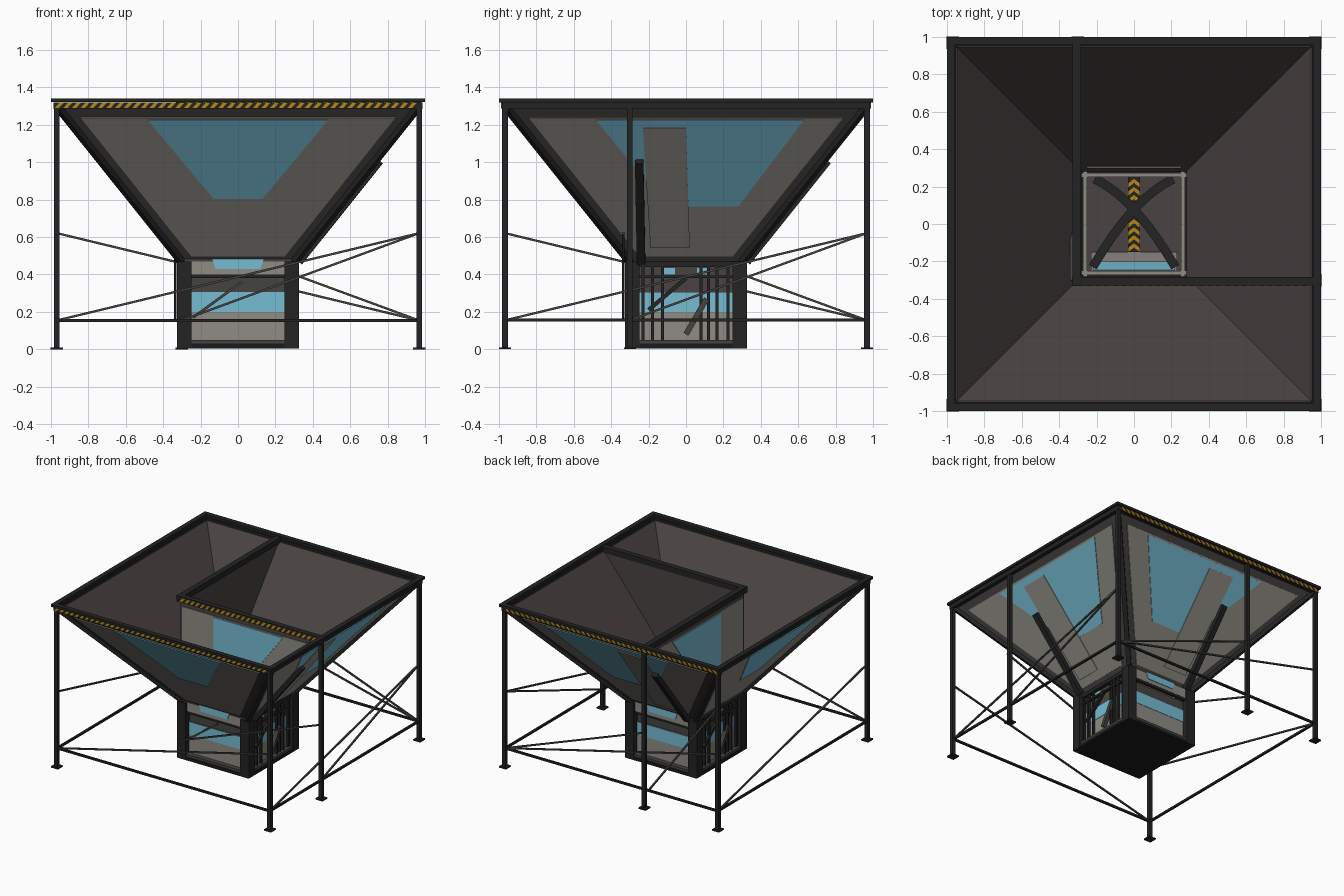
import bpy, bmesh, math
from mathutils import Vector, Matrix

if "Cube" in bpy.data.objects:
    bpy.data.objects.remove(bpy.data.objects["Cube"])


def mat(name, hexa):
    m = bpy.data.materials.new(name)
    c = [int(hexa[i:i + 2], 16) / 255 for i in (0, 2, 4)]
    m.diffuse_color = [((v + .055) / 1.055) ** 2.4 if v > .04 else v / 12.92 for v in c] + [1]
    m.use_nodes = True
    m.node_tree.nodes["Principled BSDF"].inputs["Base Color"].default_value = m.diffuse_color
    return m


STEEL = mat("dark steel", "232323")
BAND = mat("frame grey", "454340")
PANEL = mat("panel grey", "8e8c84")
GLASS = mat("window blue", "76bcd3")
LINER = mat("liner brown", "4a4342")
YELLOW = mat("hazard yellow", "b98a14")
BASE = mat("base black", "1a1a1a")


def make(name, bm, *mats):
    bmesh.ops.recalc_face_normals(bm, faces=bm.faces)
    me = bpy.data.meshes.new(name)
    bm.to_mesh(me)
    bm.free()
    for m in mats:
        me.materials.append(m)
    ob = bpy.data.objects.new(name, me)
    bpy.context.collection.objects.link(ob)
    return ob


def box(name, lo, hi, m):
    bm = bmesh.new()
    lo, hi = Vector(lo), Vector(hi)
    mtx = Matrix.Translation((lo + hi) / 2) @ Matrix.Diagonal((*(hi - lo), 1))
    bmesh.ops.create_cube(bm, size=1, matrix=mtx)
    return make(name, bm, m)


def bar(name, p, q, w, m=STEEL, h=None):
    p, q = Vector(p), Vector(q)
    bm = bmesh.new()
    mtx = (Matrix.Translation((p + q) / 2) @ (q - p).to_track_quat('Z', 'Y').to_matrix().to_4x4()
           @ Matrix.Diagonal((w, h or w, (q - p).length, 1)))
    bmesh.ops.create_cube(bm, size=1, matrix=mtx)
    return make(name, bm, m)


def prism(bm, pts, off):
    """Solid between a polygon and its copy moved by off."""
    a = [bm.verts.new(p) for p in pts]
    b = [bm.verts.new(Vector(p) + Vector(off)) for p in pts]
    n = len(a)
    bm.faces.new(a)
    bm.faces.new(b[::-1])
    for i in range(n):
        bm.faces.new((a[i], b[i], b[(i + 1) % n], a[(i + 1) % n]))


def plate(name, pts, off, m):
    bm = bmesh.new()
    prism(bm, pts, off)
    return make(name, bm, m)


def turn(k, p):
    return Matrix.Rotation(k * math.pi / 2, 3, 'Z') @ Vector(p)


def swap(s, p):
    """Mirror across the x = y diagonal when s is set."""
    return Vector((p[1], p[0], p[2])) if s else Vector(p)


ZB, ZT, RB, RT = .47, 1.3, .3, .965
SIDES = ("front", "right", "back", "left")


def slope(k, u, z, lift=0):
    d = RB + (z - ZB) / (ZT - ZB) * (RT - RB)
    return turn(k, (u, -d - lift * .78, z - lift * .62))


# Hopper funnel: dark liner inside, frame grey outside
bm = bmesh.new()
rings = [[bm.verts.new((x * r, y * r, z)) for x, y in ((-1, -1), (1, -1), (1, 1), (-1, 1))]
         for r, z in ((RB, ZB), (RT, ZT), (RT - .02, ZT), (RB - .02, ZB))]
for a, b in zip(rings, rings[1:] + rings[:1]):
    for i in range(4):
        j = (i + 1) % 4
        bm.faces.new((a[i], a[j], b[j], b[i]))
funnel = make("funnel", bm, BAND, LINER)
for f in funnel.data.polygons:
    f.material_index = 1 if f.normal.z > .1 else 0


def slope_plate(name, k, pts, lift, m):
    ps = [slope(k, u, z, lift) for u, z in pts]
    plate(name, ps, turn(k, (0, -.0047, -.0037)), m)


for k, side in enumerate(SIDES):
    # Cladding and windows of the funnel slopes
    slope_plate(side + "_panel", k, [(-.84, 1.24), (.84, 1.24), (.25, .5), (-.25, .5)], 0, PANEL)
    if k in (0, 3):
        win = [(-.48, 1.23), (.48, 1.23), (.13, .81), (-.13, .81)]
    else:
        s = 1 if k == 1 else -1
        win = [(-.48 * s, 1.23), (.63 * s, 1.23), (.28 * s, .77), (-.1 * s, .77)]
        slope_plate(side + "_cover", k, [(-.23 * s, 1.19), (0, 1.19), (.02 * s, .55), (-.19 * s, .55)], .01, PANEL)
        bar(side + "_slope_brace", slope(k, -.25 * s, 1.02, .02), slope(k, -.24 * s, .48, .02), .045)
    slope_plate(side + "_window", k, win, .005, GLASS)
    # Steel ribs along the funnel edges
    bar(side + "_hip_rib", slope(k, RB, ZB), slope(k, RT, ZT), .035)

    # Rim, corner leg, foot and lower rail
    a, b = turn(k, (-1, -.98, 0)), turn(k, (1, -.98, 0))
    bar(side + "_rim_cap", a + Vector((0, 0, 1.33)), b + Vector((0, 0, 1.33)), .04, h=.02)
    bar(side + "_rim", turn(k, (-.985, -.968, 1.302)), turn(k, (.985, -.968, 1.302)), .034)
    bar(side + "_leg", turn(k, (-.968, -.968, 0)), turn(k, (-.968, -.968, 1.3)), .03)
    bar(side + "_foot", turn(k, (-.968, -.968, 0)), turn(k, (-.968, -.968, .01)), .065)
    bar(side + "_rail", turn(k, (-.965, -.965, .155)), turn(k, (.965, -.965, .155)), .016)
    # Long diagonal tie
    za, zb = ((.155, .62), (.155, .62), (.155, .62), (.155, .62))[k]
    if k == 3:
        za, zb = .155, .62
    bar(side + "_tie", turn(k, (-.965, -.965, za)), turn(k, (.965, -.965, zb)), .012, BAND)

for s, tag in ((0, "cross"), (1, "long")):
    # Divider wall, its cladding, window and top beam
    P = lambda x, y, z: swap(s, (x, y, z))
    plate(tag + "_divider", [P(x, -.31, z) for x, z in ((-.31, .47), (.3, .47), (.955, 1.3), (-.31, 1.3))],
          P(0, .02, 0), LINER)
    plate(tag + "_divider_panel", [P(x, -.31, z) for x, z in ((-.29, .5), (.29, .5), (.86, 1.25), (-.29, 1.25))],
          P(0, -.005, 0), PANEL)
    plate(tag + "_divider_window", [P(x, -.315, z) for x, z in ((0, .77), (.28, .77), (.63, 1.24), (0, 1.24))],
          P(0, -.005, 0), GLASS)
    bar(tag + "_divider_beam", P(-.33, -.305, 1.312), P(.98, -.305, 1.312), .046)
    # Middle leg and short ties
    bar(tag + "_mid_leg", P(.968, -.3, 0), P(.968, -.3, 1.3), .03)
    bar(tag + "_mid_foot", P(.968, -.3, 0), P(.968, -.3, .01), .065)
    za, zb = ((.155, .62), (.62, .155))[s]
    bar(tag + "_bay_tie", P(.965, -.3, za if not s else .155), P(.965, .965, .62), .012, BAND) if not s else \
        bar(tag + "_bay_tie", P(.965, -.3, .62), P(.965, .965, .155), .012, BAND)
    bar(tag + "_divider_tie", P(-.3, -.335, za), P(.965, -.335, zb), .012, BAND)


# Hazard stripes on front rim, back rim and cross divider beam
def stripes(name, x0, x1, z0, z1, y, sgn):
    bm = bmesh.new()
    n = int((x1 - x0 - .03) / .046)
    for i in range(n + 1):
        x = x0 + i * .046
        prism(bm, [(x, y, z0), (x + .023, y, z0), (x + .05, y, z1), (x + .027, y, z1)], (0, sgn * .004, 0))
    make(name, bm, YELLOW)


stripes("front_stripes", -.98, .98, 1.288, 1.318, -.985, -1)
stripes("back_stripes", -.98, .98, 1.288, 1.318, .985, 1)
stripes("divider_stripes", -.3, .95, 1.294, 1.328, -.328, -1)

# Discharge box: base, posts, rails
box("base", (-.325, -.325, .004), (.325, .325, .03), BASE)
box("box_floor", (-.26, -.26, .03), (.26, .26, .045), LINER)
for k, side in enumerate(SIDES):
    def wall(name, u0, u1, z0, z1, d, m, t=.006):
        plate(side + name, [turn(k, (u, -d, z)) for u, z in ((u0, z0), (u1, z0), (u1, z1), (u0, z1))],
              turn(k, (0, -t, 0)), m)
    bar(side + "_post", turn(k, (-.287, -.287, .005)), turn(k, (-.287, -.287, ZB)), .078)
    wall("_bottom_rail", -.29, .29, .01, .05, .27, BAND, .05)
    wall("_top_ring", -.3, .3, .44, .47, .265, STEEL, .04)
    wall("_inner_lip", -.28, .28, .445, .475, .25, PANEL, .02)
    # Lower panel with window strip
    wall("_lower_panel", -.25, .25, .05, .22, .275, PANEL)
    wall("_lower_window", -.25, .25, .2, .305, .278, GLASS)
    if k in (0, 2):
        wall("_middle_panel", -.25, .25, .305, .38, .27, BAND)
        wall("_crossbar", -.25, .25, .38, .4, .285, STEEL, .02)
        wall("_upper_panel", -.25, .25, .4, .505, .3, PANEL)
        plate(side + "_upper_window", [turn(k, (u, -.306, z)) for u, z in
              ((-.12, .43), (.12, .43), (.145, .505), (-.145, .505))], turn(k, (0, -.005, 0)), GLASS)
    else:
        wall("_middle_panel", -.25, .25, .305, .44, .268, LINER)
        wall("_crossbar", -.25, .25, .38, .395, .285, STEEL, .02)
        wall("_small_window_a", -.12, -.06, .4, .435, .276, GLASS)
        wall("_small_window_b", .06, .12, .4, .435, .276, GLASS)
        for u in (-.23, -.18, -.125, .08, .12, .165, .225):
            wall("_grille_bar", u - .008, u + .008, .05, .44, .285, STEEL, .018)
        bar(side + "_grille_diagonal", turn(k, (0, -.3, .08)), turn(k, (.11, -.3, .27)), .03, BAND)
        bar(side + "_grille_strut", turn(k, (-.2, -.3, .21)), turn(k, (0, -.3, .38)), .022, STEEL)
bar("front_strut", (-.24, -.295, .17), (.02, -.295, .36), .014, BAND)

# Sloped chute plate inside the front of the box
plate("chute", [(-.23, -.25, .3), (.23, -.25, .3), (.23, -.15, .06), (-.23, -.15, .06)], (0, -.004, -.004), PANEL)
plate("chute_window", [(-.22, -.249, .302), (.22, -.249, .302), (.22, -.205, .196), (-.22, -.205, .196)],
      (0, .004, .003), GLASS)

# Crossing curved arms inside the box
for s in (-1, 1):
    bm = bmesh.new()
    inner, outer = [], []
    for i in range(13):
        t = i / 12
        c = Vector((s * (-.22 + .43 * t), -.23 + .74 * t - .27 * t * t, .38))
        d = Vector((s * .43, .74 - .54 * t, 0)).normalized()
        nrm = Vector((-d.y, d.x, 0)) * .024
        inner.append(c - nrm)
        outer.append(c + nrm)
    for i in range(12):
        prism(bm, [inner[i], inner[i + 1], outer[i + 1], outer[i]], (0, 0, .02))
    make("curved_arm", bm, STEEL)

# Chevron strip along the middle of the box
box("chevron_beam", (-.032, -.15, .34), (.032, .25, .37), STEEL)
bm = bmesh.new()
for i in range(9):
    y = -.15 + i * .043
    for s in (-1, 1):
        prism(bm, [(0, y + .025, .37), (s * .032, y, .37), (s * .032, y + .022, .37), (0, y + .047, .37)],
              (0, 0, .004))
make("chevrons", bm, YELLOW)
